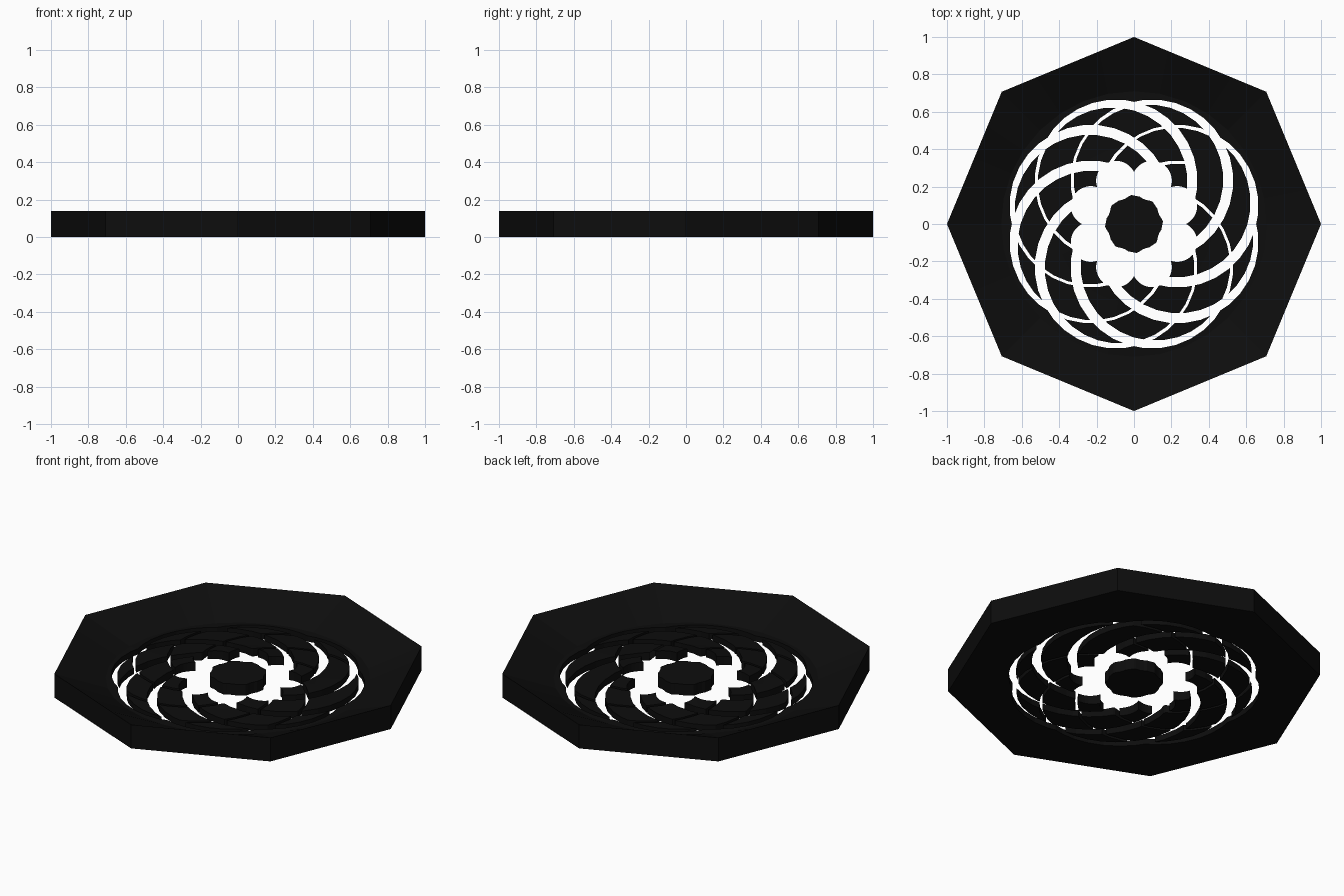
import bpy, bmesh
from math import sin, cos, pi

if "Cube" in bpy.data.objects:
    bpy.data.objects.remove(bpy.data.objects["Cube"])

N = 32

def new_object(name, bm):
    bmesh.ops.recalc_face_normals(bm, faces=bm.faces[:])
    me = bpy.data.meshes.new(name)
    bm.to_mesh(me)
    bm.free()
    ob = bpy.data.objects.new(name, me)
    bpy.context.collection.objects.link(ob)
    return ob

def octagon_radius(a):
    # distance from the centre to the side of a unit octagon
    return cos(pi / 8) / cos((a % (pi / 4)) - pi / 8)

def bridge(bm, a, b):
    n = len(a)
    for i in range(n):
        j = (i + 1) % n
        bm.faces.new((a[i], a[j], b[j], b[i]))

def circle(bm, cx, cy, r, z, phase=0.0):
    return [bm.verts.new((cx + r * cos(2 * pi * (i + .5) / N + phase),
                          cy + r * sin(2 * pi * (i + .5) / N + phase), z))
            for i in range(N)]

# octagonal dish: sloping rim, thin slightly raised middle
bm = bmesh.new()
angles = [2 * pi * i / N for i in range(N)]

def ring(z, r=None):
    return [bm.verts.new(((r or octagon_radius(a)) * cos(a),
                          (r or octagon_radius(a)) * sin(a), z)) for a in angles]

rings = [ring(0), ring(.14), ring(.032, .71), ring(.04, .42), ring(.065, .18)]
for lo, hi in zip(rings, rings[1:]):
    bridge(bm, lo, hi)
bm.faces.new(rings[0])
bm.faces.new(rings[-1])
dish = new_object("rosette_dish", bm)

# cutters: a round hole and a ring slot of uneven width, eight times
def hole_cutter(cx, cy, r, a):
    bm = bmesh.new()
    lo, hi = (circle(bm, cx, cy, r, z, a) for z in (-.1, .3))
    bridge(bm, lo, hi)
    bm.faces.new(lo)
    bm.faces.new(hi)
    return new_object("hole_cutter", bm)

def slot_cutter(cx, cy, a):
    bm = bmesh.new()
    sx, sy = -.02 * sin(a), .02 * cos(a)
    o0, o1 = (circle(bm, cx, cy, .435, z, a) for z in (-.1, .3))
    i0, i1 = (circle(bm, cx + sx, cy + sy, .4, z, a) for z in (-.1, .3))
    for p, q in ((o0, o1), (o1, i1), (i1, i0), (i0, o0)):
        bridge(bm, p, q)
    return new_object("slot_cutter", bm)

cutters = []
for k in range(8):
    a = pi / 8 + k * pi / 4
    cx, cy = .25 * cos(a), .25 * sin(a)
    cutters += [hole_cutter(cx, cy, .107, a), slot_cutter(cx, cy, a)]

bpy.context.view_layer.objects.active = dish
for c in cutters:
    c.hide_render = True
    m = dish.modifiers.new("cut", 'BOOLEAN')
    m.operation = 'DIFFERENCE'
    m.solver = 'EXACT'
    m.object = c
    bpy.ops.object.modifier_apply(modifier=m.name)
for c in cutters:
    bpy.data.objects.remove(c)

# black finish
mat = bpy.data.materials.new("black")
mat.diffuse_color = (.004, .004, .004, 1)
mat.use_nodes = True
mat.node_tree.nodes["Principled BSDF"].inputs["Base Color"].default_value = mat.diffuse_color
dish.data.materials.clear()
dish.data.materials.append(mat)
for p in dish.data.polygons:
    p.material_index = 0
